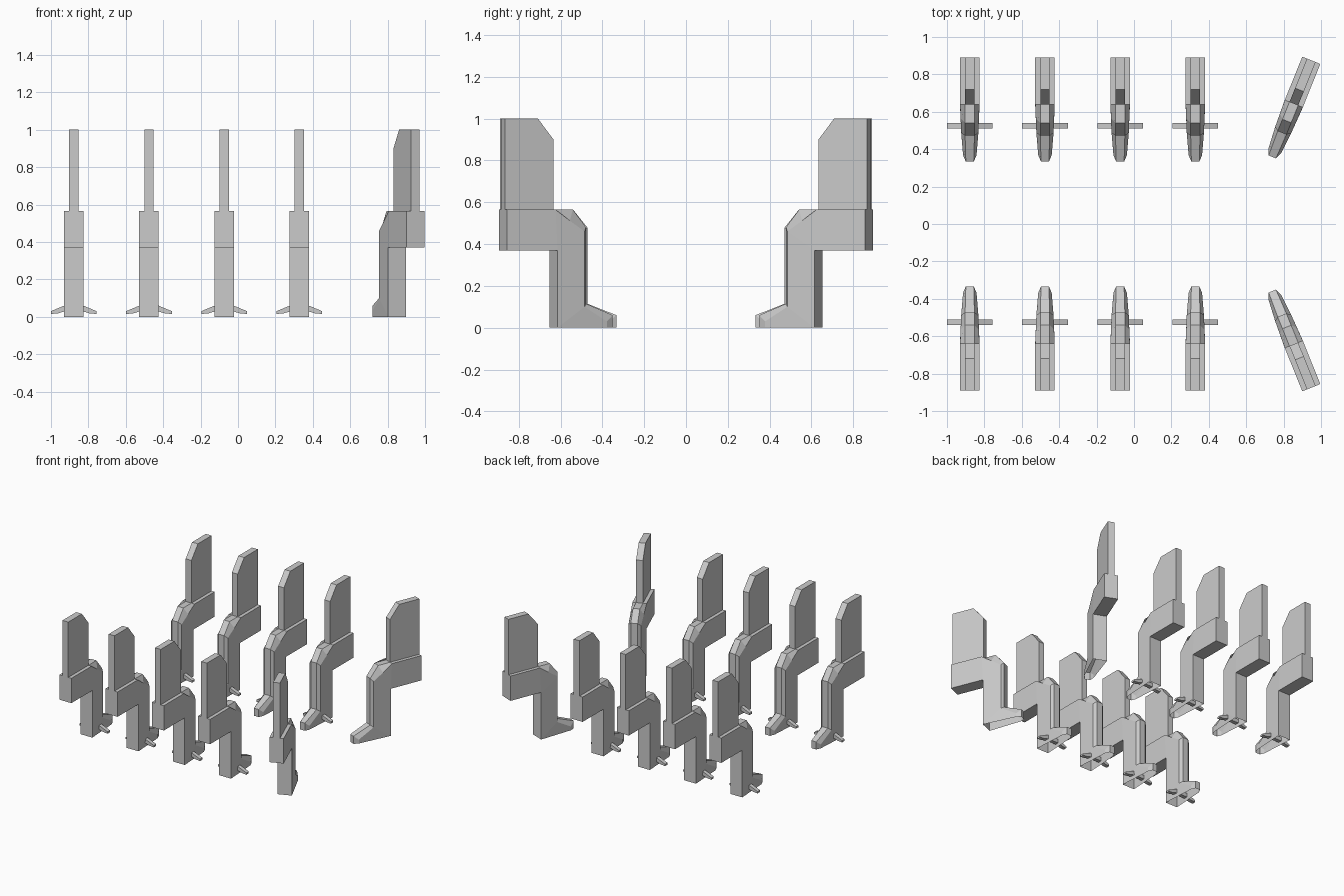
import bpy, bmesh
from math import radians
from mathutils import Matrix

if "Cube" in bpy.data.objects:
    bpy.data.objects.remove(bpy.data.objects["Cube"])

# Profiles of one seated figure, (y, z, half width): outer side edge and raised centre ridge
SIDE = [(.89, .565, .052), (.64, .565, .052), (.565, .512, .049), (.488, .46, .046),
        (.488, .10, .046), (.368, .03, .036), (.368, 0, .036)]
RIDGE = [(.89, .565, .025), (.64, .565, .025), (.54, .565, .025), (.472, .48, .025),
         (.472, .115, .025), (.333, .06, .021), (.333, 0, .021)]
REAR = [(.63, 0, .052), (.63, .37, .052), (.89, .37, .052)]
TORSO = [(.64, .555), (.89, .555), (.89, 1), (.72, 1), (.64, .9)]
PEG = [(-.122, .015), (-.085, .018), (-.045, .03), (.045, .03), (.085, .018), (.122, .015),
       (.122, .03), (.05, .06), (-.05, .06), (-.122, .03)]


def finish(name, bm, matrix):
    bm.transform(matrix)
    bmesh.ops.recalc_face_normals(bm, faces=bm.faces)
    mesh = bpy.data.meshes.new(name)
    bm.to_mesh(mesh)
    bm.free()
    bpy.context.collection.objects.link(bpy.data.objects.new(name, mesh))


def prism(name, bottom, top, matrix):
    bm = bmesh.new()
    a = [bm.verts.new(p) for p in bottom]
    b = [bm.verts.new(p) for p in top]
    bm.faces.new(a)
    bm.faces.new(b[::-1])
    for i in range(len(a)):
        j = (i + 1) % len(a)
        bm.faces.new((a[i], a[j], b[j], b[i]))
    finish(name, bm, matrix)


def legs(name, matrix):
    bm = bmesh.new()

    def row(pts, s):
        return [bm.verts.new((s * w, y, z)) for y, z, w in pts]
    sl, rl, rr, sr = row(SIDE, -1), row(RIDGE, -1), row(RIDGE, 1), row(SIDE, 1)
    bl, br = row(REAR, -1), row(REAR, 1)
    # bevelled top and front strips
    for p, q in ((sl, rl), (rl, rr), (rr, sr)):
        for i in range(len(p) - 1):
            bm.faces.new((p[i], q[i], q[i + 1], p[i + 1]))
    # flat flanks: thigh, shin and foot
    for s, b in ((sl, bl), (sr, br)):
        bm.faces.new((s[0], s[1], b[1], b[2]))
        bm.faces.new((s[1], s[2], s[3], b[1]))
        bm.faces.new((s[3], s[4], b[0], b[1]))
        bm.faces.new((s[4], s[5], s[6], b[0]))
    # back of shin, underside of thigh, rear end (sole stays open)
    for i in range(2):
        bm.faces.new((bl[i], br[i], br[i + 1], bl[i + 1]))
    bm.faces.new((bl[2], br[2], sr[0], rr[0], rl[0], sl[0]))
    finish(name, bm, matrix)


def figure(tag, matrix, pegs):
    legs("legs_" + tag, matrix)
    prism("torso_" + tag, [(-.025, y, z) for y, z in TORSO],
          [(.025, y, z) for y, z in TORSO], matrix)
    if pegs:
        prism("foot_peg_" + tag, [(x, .51, z) for x, z in PEG],
              [(x, .54, z) for x, z in PEG], matrix)


# Two facing rows, the last pair turned inwards
for side, flip in (("back", 1), ("front", -1)):
    mirror = Matrix.Diagonal((1, flip, 1, 1))
    for i in range(4):
        figure(f"{side}_{i + 1}", mirror @ Matrix.Translation((-.878 + .402 * i, 0, 0)), True)
    turned = (Matrix.Translation((.948, .875, 0)) @ Matrix.Rotation(radians(-22), 4, 'Z')
              @ Matrix.Translation((0, -.89, 0)))
    figure(f"{side}_5", mirror @ turned, False)
